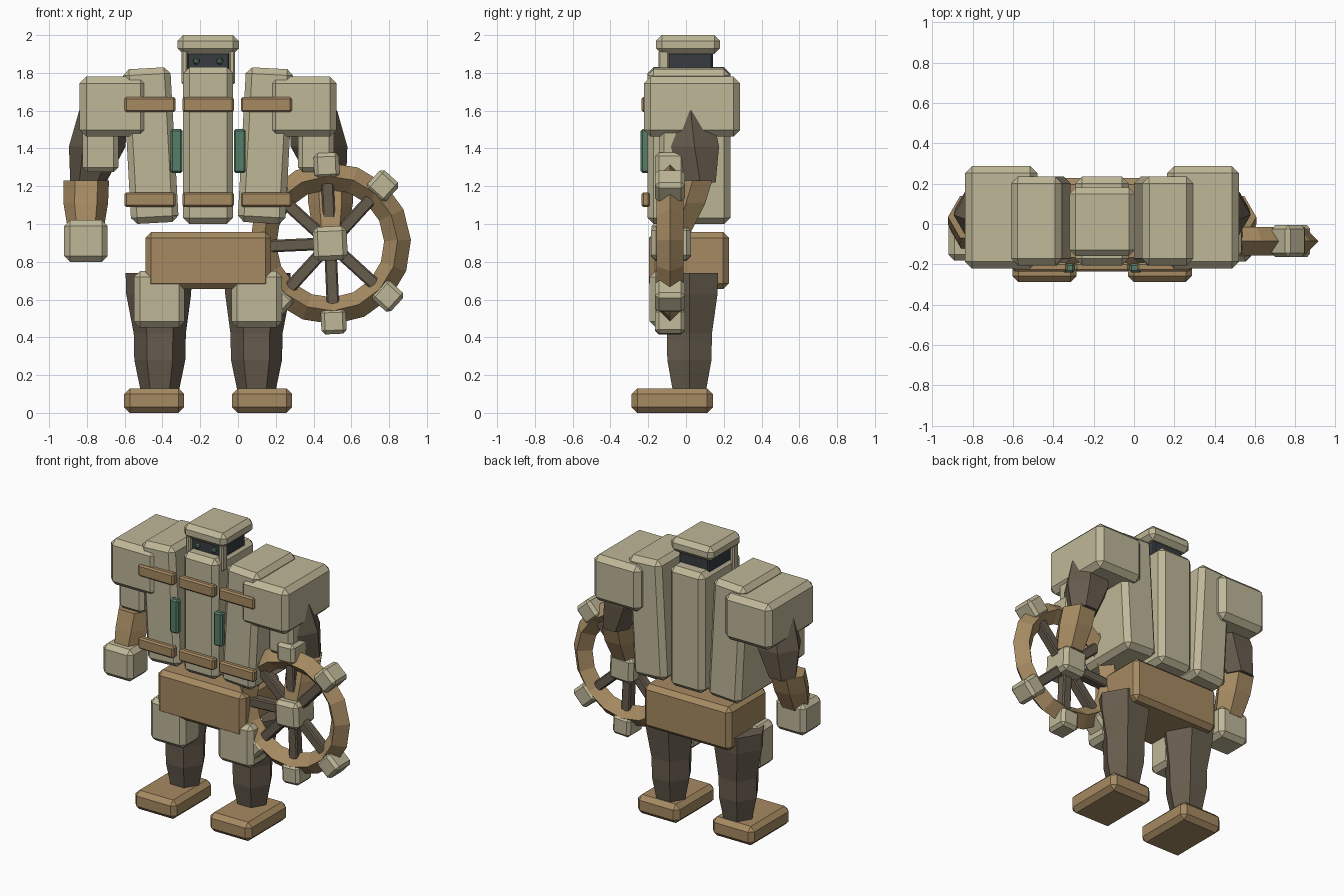
import bpy, bmesh, math
from mathutils import Matrix, Vector

if "Cube" in bpy.data.objects:
    bpy.data.objects.remove(bpy.data.objects["Cube"])

CX = -0.158  # body symmetry axis


def mat(name, col):
    m = bpy.data.materials.new(name)
    m.diffuse_color = (*col, 1)
    m.use_nodes = True
    m.node_tree.nodes["Principled BSDF"].inputs["Base Color"].default_value = m.diffuse_color
    return m


BEIGE = mat("beige_armour", (0.52, 0.475, 0.315))
TAN = mat("tan_leather", (0.38, 0.255, 0.122))
DARK = mat("dark_brown", (0.135, 0.108, 0.075))
VISOR = mat("visor_slate", (0.038, 0.046, 0.054))
GREEN = mat("green_trim", (0.095, 0.21, 0.14))


def finish(name, bm, material):
    bmesh.ops.recalc_face_normals(bm, faces=bm.faces)
    me = bpy.data.meshes.new(name)
    bm.to_mesh(me)
    bm.free()
    me.materials.append(material)
    ob = bpy.data.objects.new(name, me)
    bpy.context.collection.objects.link(ob)
    return ob


def box(name, material, x, y, z, bevel=0.03, tilt=0.0):
    """Chamfered box from (min, max) ranges, tilted about y through its centre."""
    bm = bmesh.new()
    bmesh.ops.create_cube(bm, size=1)
    size = [r[1] - r[0] for r in (x, y, z)]
    bmesh.ops.scale(bm, vec=size, verts=bm.verts)
    if bevel:
        bmesh.ops.bevel(bm, geom=bm.edges[:], offset=bevel, segments=1,
                        profile=0.5, affect='EDGES')
    mid = Vector([(r[0] + r[1]) / 2 for r in (x, y, z)])
    bm.transform(Matrix.Translation(mid) @ Matrix.Rotation(tilt, 4, 'Y'))
    return finish(name, bm, material)


def limb(name, material, rings, sides=6):
    """Faceted limb through rings of (x, y, z, radius)."""
    bm = bmesh.new()
    loops = []
    for x, y, z, r in rings:
        loops.append([bm.verts.new((x + r * math.cos(2 * math.pi * i / sides),
                                    y + r * math.sin(2 * math.pi * i / sides), z))
                      for i in range(sides)])
    for a, b in zip(loops, loops[1:]):
        for i in range(sides):
            j = (i + 1) % sides
            bm.faces.new((a[i], a[j], b[j], b[i]))
    bm.faces.new(loops[0])
    bm.faces.new(loops[-1])
    return finish(name, bm, material)


def span(s, a, b):
    """Range at offsets a..b from the body axis on side s."""
    return tuple(sorted((CX + s * a, CX + s * b)))


# Head: cap, dark visor block
box("head_cap", BEIGE, span(1, -0.162, 0.162), (-0.158, 0.18), (1.90, 2.0), 0.03)
box("visor", VISOR, span(1, -0.115, 0.115), (-0.12, 0.142), (1.72, 1.92), 0.01)

# Torso centre slab with straps, pelvis
box("torso_centre", BEIGE, span(1, -0.132, 0.132), (-0.205, 0.235), (1.0, 1.83), 0.033)
box("pelvis", TAN, span(1, -0.333, 0.333), (-0.195, 0.227), (0.655, 0.957), 0.03)
STRAPS = {"upper": (1.592, 1.672), "lower": (1.09, 1.168)}
for level, z in STRAPS.items():
    box(level + "_strap_centre", TAN, span(1, -0.136, 0.136), (-0.236, -0.19), z, 0.01)

for s, side in ((-1, "left"), (1, "right")):
    # Face: cheek guards and eyes
    box(side + "_cheek_guard", BEIGE, span(s, 0.11, 0.142), (-0.145, -0.09), (1.74, 1.92), 0.008)
    bm = bmesh.new()
    bmesh.ops.create_icosphere(bm, subdivisions=1, radius=0.02,
                               matrix=Matrix.Translation((CX + s * 0.062, -0.127, 1.862)))
    finish(side + "_eye", bm, GREEN)

    # Leaning torso slab with straps and green tab
    box(side + "_torso_slab", BEIGE, span(s, 0.178, 0.43), (-0.205, 0.235), (1.005, 1.825),
        0.033, s * 0.055)
    for level, z in STRAPS.items():
        box(f"{side}_{level}_strap", TAN, span(s, 0.173, 0.443), (-0.236, -0.19), z, 0.01)
    box(side + "_chest_tab", GREEN, span(s, 0.136, 0.199), (-0.24, -0.195), (1.27, 1.503), 0.01)

    # Arm: shoulder block, upper arm, guard, forearm
    box(side + "_shoulder", BEIGE, span(s, 0.322, 0.68), (-0.222, 0.287), (1.462, 1.78), 0.035)
    limb(side + "_upper_arm", DARK, [
        (CX + s * 0.557, 0.025, 1.60, 0.126), (CX + s * 0.587, 0.045, 1.41, 0.15),
        (CX + s * 0.635, 0.075, 1.22, 0.095)])
    box(side + "_arm_guard", BEIGE, span(s, 0.475, 0.665), (-0.142, 0.0), (1.275, 1.55), 0.025)
    limb(side + "_forearm", TAN, [
        (CX + s * 0.645, 0.035, 1.23, 0.12), (CX + s * 0.648, 0.0, 1.11, 0.118),
        (CX + s * 0.648, -0.05, 0.97, 0.095)])

    # Leg: faceted leg, thigh plate, foot
    limb(side + "_leg", DARK, [
        (CX + s * 0.262, 0.018, 0.74, 0.175), (CX + s * 0.262, 0.018, 0.63, 0.172),
        (CX + s * 0.256, 0.018, 0.42, 0.138), (CX + s * 0.256, 0.018, 0.28, 0.135),
        (CX + s * 0.256, 0.018, 0.10, 0.098)])
    box(side + "_thigh_plate", BEIGE, span(s, 0.124, 0.392), (-0.192, 0.0), (0.453, 0.75), 0.03)
    box(side + "_foot", TAN, span(s, 0.127, 0.445), (-0.288, 0.142), (0.0, 0.13), 0.03)

# Left fist
box("left_hand", BEIGE, (-0.92, -0.69), (-0.182, 0.03), (0.80, 1.02), 0.03)

# Spoked wheel held by the right hand
HUB = Vector((0.488, -0.085, 0.897))
box("wheel_hub", BEIGE, (HUB.x - 0.09, HUB.x + 0.09), (-0.185, 0.027),
    (HUB.z - 0.09, HUB.z + 0.09), 0.025, -0.045)

# Rim: diamond section swept round the hub
bm = bmesh.new()
N, R, W = 16, 0.357, 0.071
section = [(R + W, 0), (R, -W), (R - W, 0), (R, W)]
rings = []
for i in range(N):
    a = 2 * math.pi * i / N + 0.045
    rings.append([bm.verts.new(HUB + Vector((r * math.cos(a), y, r * math.sin(a))))
                  for r, y in section])
for i in range(N):
    p, q = rings[i], rings[(i + 1) % N]
    for k in range(4):
        m = (k + 1) % 4
        bm.faces.new((p[k], p[m], q[m], q[k]))
finish("wheel_rim", bm, TAN)

# Spokes and end blocks, with the outermost position left open
for k in range(1, 8):
    a = k * math.pi / 4 + 0.045
    d = Vector((math.cos(a), 0, math.sin(a)))
    for name, material, r, length, w, depth, bev in (
            ("wheel_spoke", DARK, 0.225, 0.33, 0.066, 0.066, 0.008),
            ("wheel_block", BEIGE, 0.413, 0.134, 0.134, 0.158, 0.02)):
        c = HUB + d * r
        box(f"{name}_{k}", material, (c.x - length / 2, c.x + length / 2),
            (c.y - depth / 2, c.y + depth / 2), (c.z - w / 2, c.z + w / 2), bev, -a)
